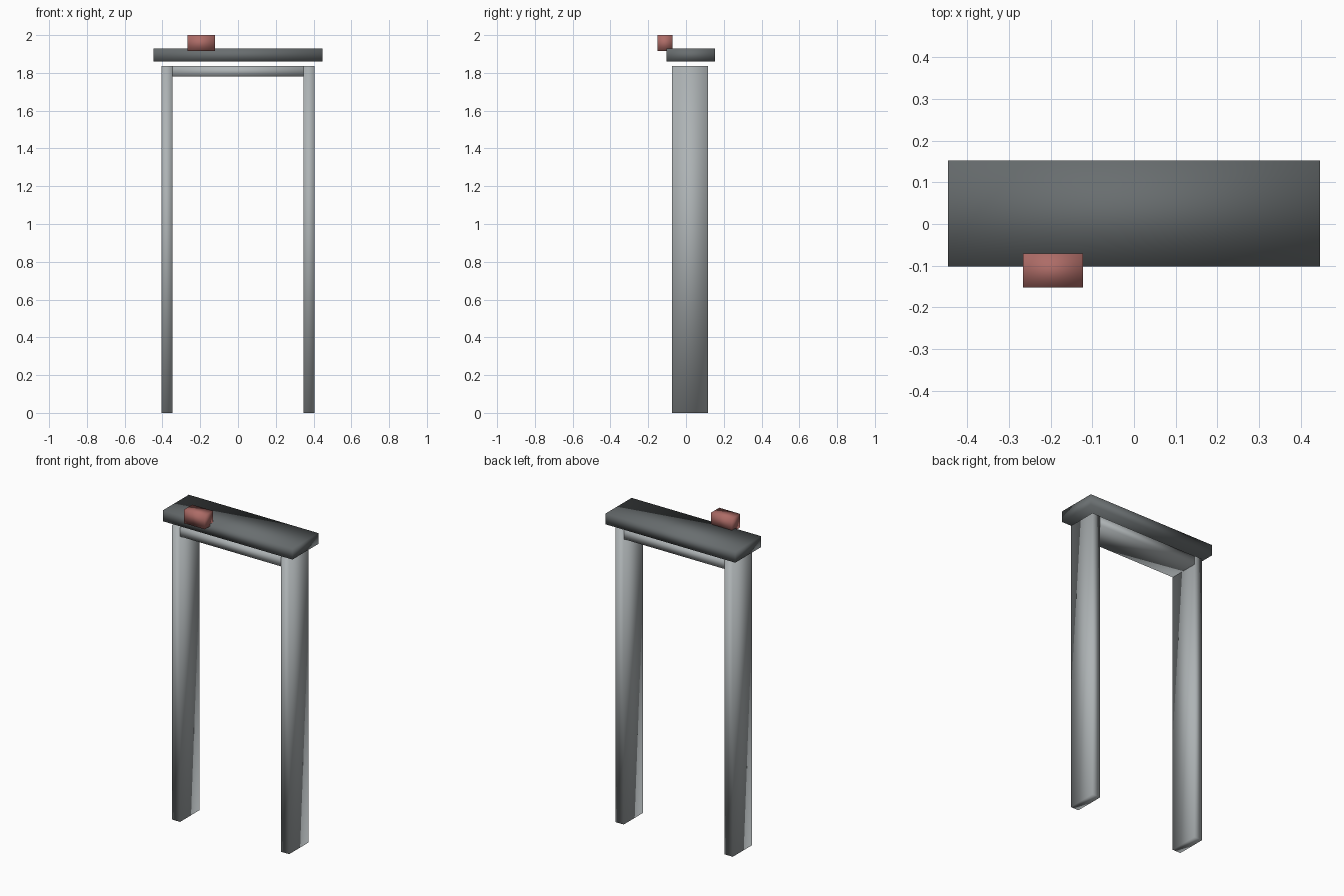
import bpy

cube = bpy.data.objects.get("Cube")
if cube:
    bpy.data.objects.remove(cube, do_unlink=True)


def make_material(name, rgb):
    mat = bpy.data.materials.new(name)
    color = (*rgb, 1.0)
    mat.diffuse_color = color
    mat.use_nodes = True
    mat.node_tree.nodes["Principled BSDF"].inputs["Base Color"].default_value = color
    return mat


def make_box(name, low, high, mat):
    """Softly shaded box between two opposite corners."""
    center = [(a + b) / 2 for a, b in zip(low, high)]
    bpy.ops.mesh.primitive_cube_add(size=1, location=center)
    box = bpy.context.object
    box.name = name
    box.scale = [b - a for a, b in zip(low, high)]
    bpy.ops.object.transform_apply(location=False, rotation=False, scale=True)
    bpy.ops.object.shade_smooth()
    box.data.materials.append(mat)
    return box


light_grey = make_material("light grey", (0.42, 0.45, 0.46))
dark_grey = make_material("dark grey", (0.14, 0.155, 0.16))
dusty_red = make_material("dusty red", (0.42, 0.15, 0.135))

# Frame dimensions
outer, inner = 0.405, 0.348
front, back = -0.074, 0.117
top = 1.837
inset = 0.001

# Upright posts
make_box("left_post", (inner, front, 0), (outer, back, top), light_grey)
make_box("right_post", (-outer, front, 0), (-inner, back, top), light_grey)

# Crossbar, set a hair inside the post faces
make_box("crossbar", (inset - outer, front + inset, 1.78),
         (outer - inset, back - inset, top - inset), light_grey)

# Floating cap slab
make_box("cap_slab", (-0.447, -0.102, 1.86), (0.447, 0.153, 1.928), dark_grey)

# Small block on the front edge of the cap
make_box("small_block", (-0.267, -0.152, 1.915), (-0.123, -0.071, 2.0), dusty_red)
